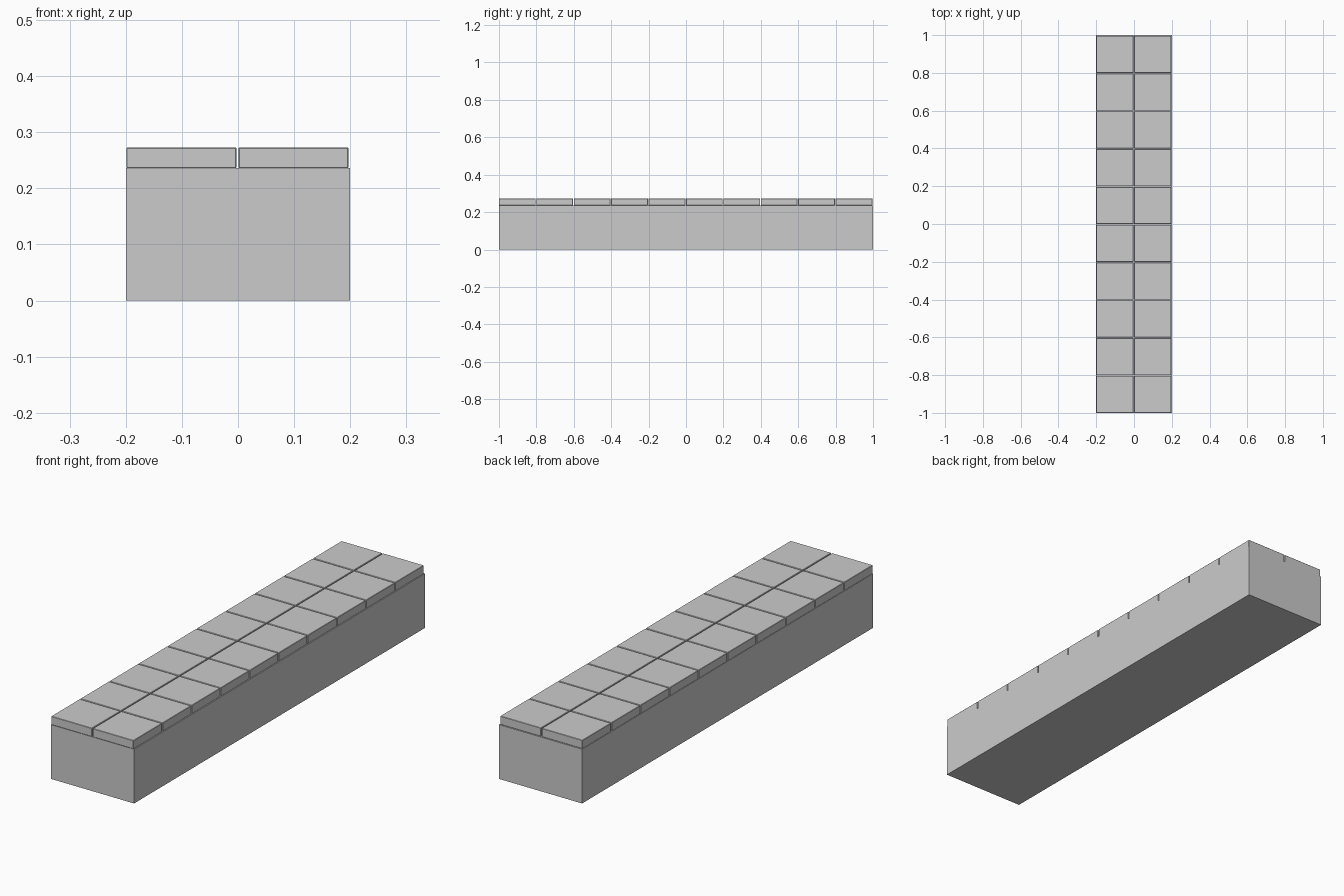
import bpy

if "Cube" in bpy.data.objects:
    bpy.data.objects.remove(bpy.data.objects["Cube"])

def box(name, lo, hi):
    size = [b - a for a, b in zip(lo, hi)]
    mid = [(a + b) / 2 for a, b in zip(lo, hi)]
    bpy.ops.mesh.primitive_cube_add(size=1, location=mid)
    ob = bpy.context.object
    ob.name = name
    ob.scale = size
    bpy.ops.object.transform_apply(location=True, rotation=False, scale=True)
    return ob

BASE_TOP, TOP, PITCH, GAP = 0.236, 0.273, 0.2, 0.004

# solid wall core
box("wall_base", (-0.2, -1, 0), (0.2, 1, BASE_TOP))

# one capping slab, slightly eased edges, repeated 2 x 10 with thin joints
slab = box("capping_slabs", (-0.199, -1, BASE_TOP),
           (-0.199 + PITCH - GAP, -1 + PITCH - GAP, TOP))
bevel = slab.modifiers.new("eased_edges", 'BEVEL')
bevel.width = 0.0015
bevel.segments = 1
for axis, count in ((0, 2), (1, 10)):
    rows = slab.modifiers.new("repeat", 'ARRAY')
    rows.count = count
    rows.use_relative_offset = False
    rows.use_constant_offset = True
    offset = [0, 0, 0]
    offset[axis] = PITCH
    rows.constant_offset_displace = offset
